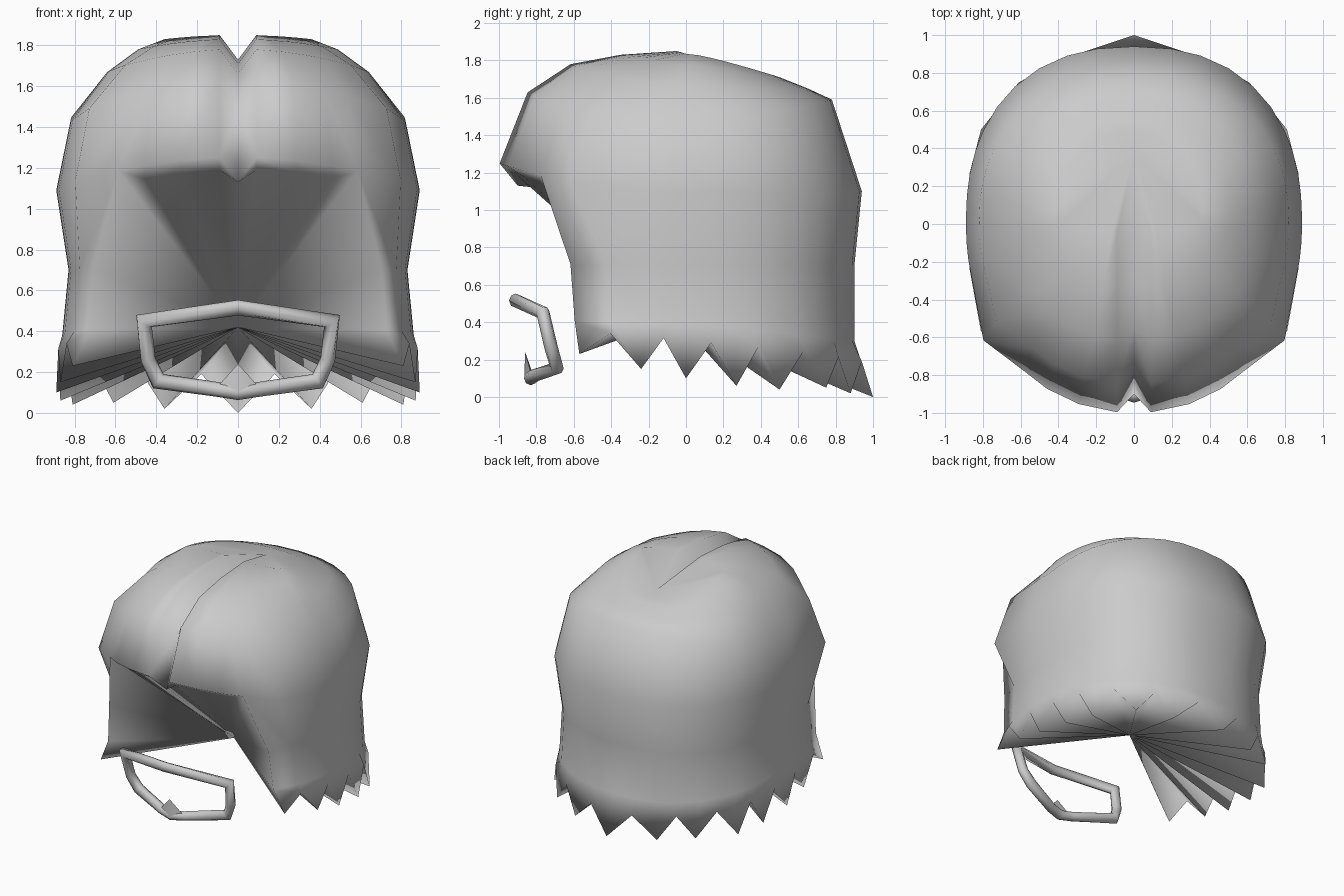
import bpy, bmesh, math
from mathutils import Vector

if "Cube" in bpy.data.objects:
    bpy.data.objects.remove(bpy.data.objects["Cube"], do_unlink=True)

grey = bpy.data.materials.new("hair_grey")
grey.use_nodes = True
COLOR = (0.6, 0.6, 0.6, 1)
grey.diffuse_color = COLOR
grey.node_tree.nodes["Principled BSDF"].inputs["Base Color"].default_value = COLOR


def add_mesh(name, bm):
    bmesh.ops.recalc_face_normals(bm, faces=bm.faces)
    mesh = bpy.data.meshes.new(name)
    bm.to_mesh(mesh)
    bm.free()
    obj = bpy.data.objects.new(name, mesh)
    bpy.context.collection.objects.link(obj)
    mesh.materials.append(grey)
    return obj


def smooth(obj, angle):
    bpy.ops.object.select_all(action="DESELECT")
    obj.select_set(True)
    bpy.context.view_layer.objects.active = obj
    bpy.ops.object.shade_smooth_by_angle(angle=math.radians(angle))


# Hair rings from crown to the root of the tufts:
# half width, front y, middle y, back y, front z, side z, back z, temple bulge
RINGS = [
    (0.36, -0.05, 0.05, 0.50, 1.85, 1.83, 1.71, 1),
    (0.49, -0.35, 0.02, 0.55, 1.83, 1.78, 1.69, 1),
    (0.64, -0.62, 0.00, 0.65, 1.78, 1.67, 1.65, 1.03),
    (0.82, -0.85, 0.00, 0.78, 1.63, 1.43, 1.59, 1.06),
    (0.89, -1.00, 0.00, 0.94, 1.25, 1.09, 1.10, 1.07),
    (0.83, -1.10, 0.00, 0.90, 0.73, 0.70, 0.70, 1),
    (0.86, -1.06, 0.00, 0.90, 0.45, 0.39, 0.30, 1),
]
# Tuft tips from the front corner round to the middle of the back
TIPS = [(0.81, -0.57, 0.23), (0.87, -0.24, 0.15), (0.89, 0.0, 0.1), (0.87, 0.27, 0.06),
        (0.81, 0.5, 0.04), (0.61, 0.75, 0.05), (0.36, 0.88, 0.02), (0, 1.0, 0)]
TIP_ANGLES = [80, 91, 103, 118, 138, 160, 180]
FRONT_ANGLES = [0, 5, 18, 30]
BRIM = 4            # last ring that runs across the front
CORNER = 4          # column where the brim meets the side hair
TEMPLE = CORNER + 1
LAST = CORNER + 2 * len(TIP_ANGLES)
TUFTS = len(RINGS)  # row of tips and valleys


def tuft_point(col):
    i, valley = divmod(col - CORNER, 2)
    if not valley:
        return Vector(TIPS[i])
    p = (Vector(TIPS[i]) + Vector(TIPS[i + 1])) / 2
    p.z = 0.34 - 0.025 * i
    return p


def hair_point(row, col):
    width, front, middle, back, zf, zs, zb, bulge = RINGS[row]
    if col < CORNER:
        angle = FRONT_ANGLES[col]
    elif col == TEMPLE and row <= BRIM:
        angle = 56
    else:
        stops = [40 if row <= BRIM else 57] + TIP_ANGLES
        i, half = divmod(col - CORNER, 2)
        angle = (stops[i] + stops[i + half]) / 2
    a = math.radians(angle)
    s, c = math.sin(a), abs(math.cos(a))
    ahead = angle < 90
    power = 0.95 if ahead else 0.86
    x = 0 if col == LAST else width * s ** power
    y = middle + ((front if ahead else back) - middle) * c ** power
    z = zs + (zf - zs) * c * c if ahead else zs + (zb - zs) * c
    # parting groove with a soft ridge beside it, and fuller temples
    if col == 0:
        y, z = y + 0.1 * min(1, row / 3), z - 0.12
    elif col == 1:
        x = max(x, 0.09)
    elif col == TEMPLE:
        x, y = x * bulge, y * bulge
    return Vector((x, y, z))


bm = bmesh.new()
crown = bm.verts.new((0, 0.38, 1.72))
inner = bm.verts.new((0, -0.05, 0.42))
grid = {}


def add_pair(row, col, p):
    grid[row, col, 1] = grid[row, col, -1] = bm.verts.new(p)
    if col not in (0, LAST):
        grid[row, col, -1] = bm.verts.new((-p.x, p.y, p.z))


for row in range(TUFTS + 1):
    for col in range(CORNER if row > BRIM else 0, LAST + 1):
        add_pair(row, col, tuft_point(col) if row == TUFTS else hair_point(row, col))
# lip turned under the brim
for col in range(CORNER):
    drop = 0.06 if col else 0.01
    add_pair("lip", col, hair_point(BRIM, col) + Vector((0, 0.09, -drop)))

for side in (1, -1):
    # outer surface
    for col in range(LAST):
        bm.faces.new((crown, grid[0, col, side], grid[0, col + 1, side]))
        for row in range(TUFTS):
            if row >= BRIM and col < CORNER:
                continue
            bm.faces.new((grid[row, col, side], grid[row + 1, col, side],
                          grid[row + 1, col + 1, side], grid[row, col + 1, side]))
    # lip faces, closing to the corner
    lip = [grid["lip", col, side] for col in range(CORNER)] + [grid[BRIM, CORNER, side]]
    for col in range(CORNER - 1):
        bm.faces.new((grid[BRIM, col, side], lip[col], lip[col + 1], grid[BRIM, col + 1, side]))
    bm.faces.new((grid[BRIM, CORNER - 1, side], lip[-2], lip[-1]))
    # underside folds gathered at one inner point
    rim = lip + [grid[row, CORNER, side] for row in range(BRIM + 1, TUFTS + 1)]
    rim += [grid[TUFTS, col, side] for col in range(CORNER + 1, LAST + 1)]
    for a, b in zip(rim, rim[1:]):
        bm.faces.new((a, b, inner))
smooth(add_mesh("hair", bm), 175)

# Moustache and beard ring: a round strand swept along a closed path
half = [(0.46, -0.765, 0.45), (0.44, -0.72, 0.26), (0.39, -0.69, 0.155), (0.1, -0.81, 0.115)]
path = [(0, -0.91, 0.515)] + half + [(0, -0.83, 0.1)]
path += [(-x, y, z) for x, y, z in reversed(half)]
bm = bmesh.new()
SIDES = 8
loops = []
for i, p in enumerate(path):
    here = Vector(p)
    d_in = (here - Vector(path[i - 1])).normalized()
    d_out = (Vector(path[(i + 1) % len(path)]) - here).normalized()
    tangent = (d_in + d_out).normalized()
    depth = Vector((0, 1, 0))
    depth = (depth - tangent * depth.dot(tangent)).normalized()
    across = tangent.cross(depth)
    miter = 1 / max(0.6, tangent.dot(d_in))
    loops.append([bm.verts.new(here + 0.036 * (
        depth * math.cos(k * math.tau / SIDES) + across * miter * math.sin(k * math.tau / SIDES)))
        for k in range(SIDES)])
for i, loop in enumerate(loops):
    nxt = loops[(i + 1) % len(loops)]
    for k in range(SIDES):
        n = (k + 1) % SIDES
        bm.faces.new((loop[k], loop[n], nxt[n], nxt[k]))
smooth(add_mesh("moustache_and_beard", bm), 80)

# Small pointed tuft under the lower lip
bm = bmesh.new()
base = [bm.verts.new(p) for p in ((-0.1, -0.83, 0.13), (0, -0.865, 0.1), (0.1, -0.83, 0.13), (0, -0.81, 0.1))]
tip = bm.verts.new((0, -0.86, 0.24))
bm.faces.new(base)
for i in range(4):
    bm.faces.new((base[i], base[(i + 1) % 4], tip))
smooth(add_mesh("chin_tuft", bm), 80)
